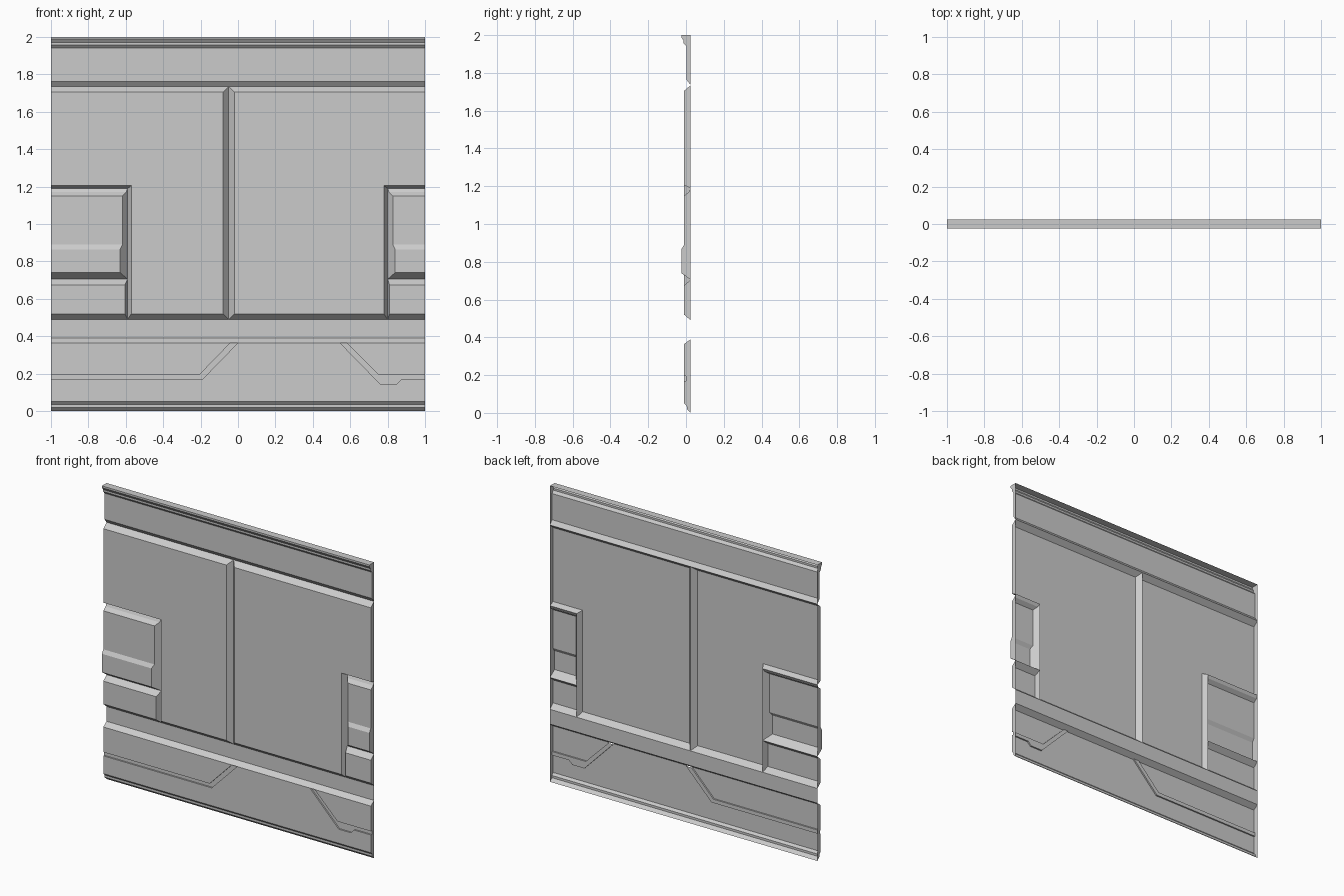
import bpy
import bmesh
from mathutils import Vector
from mathutils.geometry import intersect_line_line

cube = bpy.data.objects.get("Cube")
if cube:
    bpy.data.objects.remove(cube, do_unlink=True)

grey = bpy.data.materials.new("light_grey")
grey.use_nodes = True
grey.diffuse_color = (0.6, 0.6, 0.6, 1)
grey.node_tree.nodes["Principled BSDF"].inputs["Base Color"].default_value = grey.diffuse_color

FACE, BACK, RAISED, SEAM = -0.01, 0.025, -0.025, 0.0


def sheet(name, polygons):
    """Weld polygons into one open sheet that faces the front."""
    bm = bmesh.new()
    for poly in polygons:
        bm.faces.new([bm.verts.new(p) for p in poly])
    bmesh.ops.remove_doubles(bm, verts=bm.verts[:], dist=0.0005)
    bmesh.ops.recalc_face_normals(bm, faces=bm.faces[:])
    if sum(f.normal.y * f.calc_area() for f in bm.faces) > 0:
        bmesh.ops.reverse_faces(bm, faces=bm.faces[:])
    mesh = bpy.data.meshes.new(name)
    bm.to_mesh(mesh)
    bm.free()
    mesh.materials.append(grey)
    bpy.context.collection.objects.link(bpy.data.objects.new(name, mesh))


def at(points, y):
    return [Vector((x, y, z)) for x, z in points]


def strips(a, b, closed=False):
    n = len(a)
    return [(a[i], a[(i + 1) % n], b[(i + 1) % n], b[i])
            for i in range(n if closed else n - 1)]


def tray(name, outline, insets):
    """Counter-clockwise outline at the back, each edge sloping in to the face."""
    rim = at(outline, BACK)
    n = len(rim)
    lines = []
    for i in range(n):
        a, b = rim[i], rim[(i + 1) % n]
        d = (b - a).normalized()
        shift = Vector((-d.z, 0, d.x)) * insets[i]
        lines.append((a + shift, b + shift))
    top = []
    for i in range(n):
        p = intersect_line_line(*lines[i - 1], *lines[i])[0]
        top.append(Vector((p.x, FACE, p.z)))
    sheet(name, [top] + strips(rim, top, True))


def rail_faces(profile):
    """Extrude a (y, z) profile along the full width."""
    ends = [[Vector((x, y, z)) for y, z in profile] for x in (-1, 1)]
    return strips(*ends)


def end_caps(profile):
    return [[Vector((x, y, z)) for y, z in profile] for x in (-1, 1)]


# Top rail with stepped cornice
cornice = [(BACK, 2), (RAISED, 2), (RAISED, 1.988), (-0.012, 1.97),
           (-0.012, 1.957), (0.003, 1.94), (0.003, 1.763), (BACK, 1.735)]
sheet("top_rail", rail_faces(cornice) + end_caps(cornice))

# Main wall panels around the vertical joint
tray("main_panel_right",
     [(-1, 1.19), (-0.59, 1.19), (-0.59, 0.49), (-0.05, 0.49), (-0.05, 1.735), (-1, 1.735)],
     [0.015, 0.02, 0.03, 0.03, 0.03, 0])
tray("main_panel_left",
     [(-0.05, 0.49), (0.8, 0.49), (0.8, 1.19), (1, 1.19), (1, 1.735), (-0.05, 1.735)],
     [0.03, 0.02, 0.015, 0, 0.03, 0.03])

# Small blocks under the raised boxes
tray("lower_block_right", [(-1, 0.49), (-0.59, 0.49), (-0.59, 0.705), (-1, 0.705)],
     [0.03, 0.015, 0.03, 0])
tray("lower_block_left", [(0.8, 0.49), (1, 0.49), (1, 0.705), (0.8, 0.705)],
     [0.03, 0, 0.03, 0.01])


# Raised boxes with a stepped face, running out to the panel edge
def raised_box(name, side, inner):
    rows = [(BACK, 1.19), (0.015, 1.17), (FACE, 1.15), (FACE, 0.89), (RAISED, 0.865),
            (RAISED, 0.74), (BACK, 0.705)]
    outer = [Vector((side, y, z)) for y, z in rows]
    edge = [Vector((inner + side * (BACK - y) * 0.8, y, z)) for y, z in rows]
    foot = [Vector((inner, BACK, z)) for y, z in rows]
    walls = [[v for k, v in enumerate(w) if v not in w[:k]] for w in strips(edge, foot)]
    sheet(name, strips(outer, edge) + walls + [outer])


raised_box("raised_box_right", -1, -0.59)
raised_box("raised_box_left", 1, 0.8)

# Flat channel between the main and lower panels
sheet("channel", [at([(-1, 0.39), (1, 0.39), (1, 0.49), (-1, 0.49)], BACK)])

# Lower panel with two sunken seams
low_r = [(-1, 0.17), (-0.19, 0.17), (0, 0.365)]
high_r = [(-1, 0.195), (-0.205, 0.195), (-0.04, 0.365)]
low_l = [(0.545, 0.365), (0.76, 0.145), (0.85, 0.145), (0.875, 0.17), (1, 0.17)]
high_l = [(0.58, 0.365), (0.75, 0.195), (1, 0.195)]
faces = [at([(-1, 0.05), (1, 0.05)] + low_l[::-1] + low_r[::-1], FACE),
         at(high_r + [(-1, 0.365)], FACE),
         at(high_l + [(1, 0.365)], FACE)]
for low, high in ((low_r, high_r), (low_l, high_l)):
    faces.append(at(low + high[::-1], SEAM))
    for line in (low, high):
        faces += strips(at(line, FACE), at(line, SEAM))
sheet("lower_panel", faces)

# Sloped edges and ends of the lower panel
head = [(BACK, 0.39), (FACE, 0.365)]
foot = [(FACE, 0.05), (0.004, 0.035), (0.004, 0.02), (BACK, 0)]
notch = [(FACE, 0.195), (SEAM, 0.195), (SEAM, 0.17), (FACE, 0.17)]
sheet("lower_panel_head", rail_faces(head))
sheet("lower_panel_foot", rail_faces(foot))
sheet("lower_panel_ends", end_caps(head + notch + foot))
